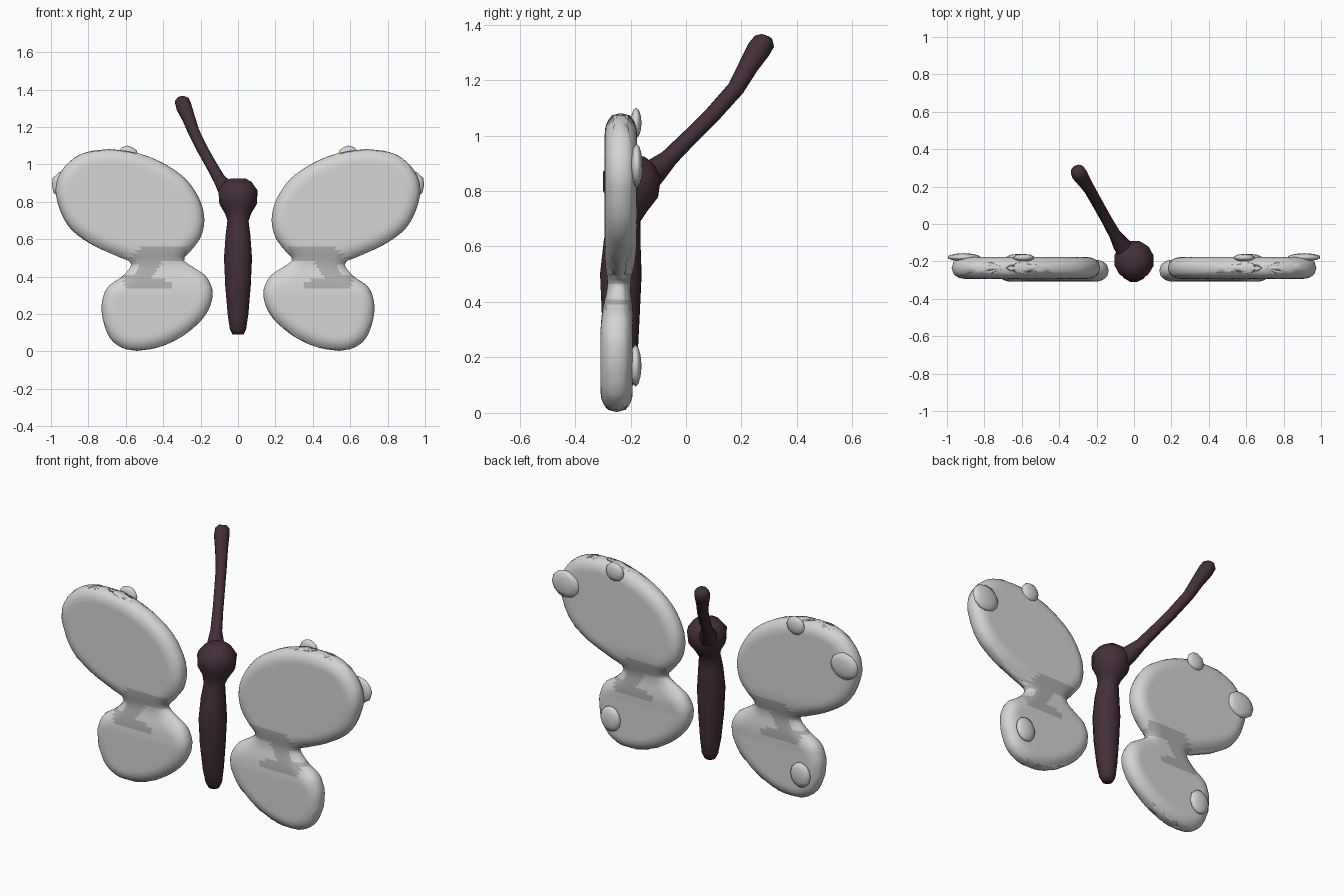
import bpy, bmesh, math
from mathutils import Vector

if "Cube" in bpy.data.objects:
    bpy.data.objects.remove(bpy.data.objects["Cube"])


def material(name, rgb):
    m = bpy.data.materials.new(name)
    m.use_nodes = True
    m.diffuse_color = (*rgb, 1)
    m.node_tree.nodes["Principled BSDF"].inputs["Base Color"].default_value = (*rgb, 1)
    return m


PALE = material("pale_wing_grey", (0.66, 0.66, 0.66))
SHADE = material("wing_overlap_grey", (0.42, 0.42, 0.42))
PLUM = material("dark_plum", (0.058, 0.028, 0.042))


def finish(bm, name, mats, mirror=False):
    bmesh.ops.remove_doubles(bm, verts=bm.verts, dist=0.0005)
    bmesh.ops.recalc_face_normals(bm, faces=bm.faces)
    for f in bm.faces:
        f.smooth = True
    me = bpy.data.meshes.new(name)
    bm.to_mesh(me)
    bm.free()
    for m in mats:
        me.materials.append(m)
    ob = bpy.data.objects.new(name, me)
    bpy.context.collection.objects.link(ob)
    if mirror:
        mod = ob.modifiers.new("other_side", "MIRROR")
        mod.use_mirror_merge = False
    return ob


def tube(name, stations, sides=10):
    """Tapered tube through (centre, radius) stations with closed ends."""
    bm = bmesh.new()
    pts = [Vector(p) for p, r in stations]
    rings = []
    for i, (p, r) in enumerate(stations):
        t = (pts[min(i + 1, len(pts) - 1)] - pts[max(i - 1, 0)]).normalized()
        u = t.cross(Vector((0.3, 1, -0.2))).normalized()
        v = t.cross(u)
        rings.append([bm.verts.new(pts[i] + r * (math.cos(a) * u + math.sin(a) * v))
                      for a in (math.tau * k / sides for k in range(sides))])
    for a, b in zip(rings, rings[1:]):
        for k in range(sides):
            j = (k + 1) % sides
            bm.faces.new((a[k], a[j], b[j], b[k]))
    bm.faces.new(rings[0])
    bm.faces.new(rings[-1])
    return finish(bm, name, [PLUM])


# Body and head: one turned form
tube("body", [((0, y, z), r) for z, y, r in (
    (0.09, -.225, .03), (0.12, -.225, .045), (0.2, -.23, .057), (0.35, -.235, .07),
    (0.5, -.235, .077), (0.62, -.23, .068), (0.7, -.22, .058), (0.74, -.21, .072),
    (0.79, -.2, .103), (0.86, -.195, .108), (0.905, -.19, .075), (0.925, -.19, .04))], 12)

# Single feeler sweeping up and back
tube("feeler", [
    ((-.02, -.17, .82), .06), ((-.065, -.115, .87), .048), ((-.1, -.06, .92), .033),
    ((-.145, .02, 1.0), .03), ((-.19, .1, 1.08), .03), ((-.235, .18, 1.17), .031),
    ((-.265, .225, 1.25), .036), ((-.29, .262, 1.31), .043), ((-.3, .283, 1.34), .04),
    ((-.303, .29, 1.357), .022)])

# Wing outline (x, z), smoothed into a closed curve
OUTLINE = [(.18, .70), (.2, .8), (.26, .9), (.34, .97), (.45, 1.03), (.58, 1.07), (.72, 1.08),
           (.85, 1.05), (.94, .97), (.975, .87), (.95, .75), (.89, .65), (.78, .57), (.65, .51),
           (.57, .47), (.62, .4), (.7, .34), (.73, .23), (.7, .1), (.64, .03), (.54, .003),
           (.4, .03), (.27, .1), (.17, .2), (.135, .31), (.17, .4), (.24, .45), (.29, .49),
           (.25, .54), (.2, .61)]


def smooth_loop(points, steps=8):
    ps = [Vector(p) for p in points]
    out = []
    for i in range(len(ps)):
        a, b, c, d = (ps[(i + k) % len(ps)] for k in (-1, 0, 1, 2))
        for s in range(steps):
            t = s / steps
            out.append(b + 0.5 * t * (c - a + t * (2 * a - 5 * b + 4 * c - d
                                                  + t * (3 * (b - c) + d - a))))
    return out


def span(loop, z):
    xs = []
    for a, b in zip(loop, loop[1:] + loop[:1]):
        if (a.y - z) * (b.y - z) <= 0 and a.y != b.y:
            xs.append(a.x + (b.x - a.x) * (z - a.y) / (b.y - a.y))
    return min(xs), max(xs)


def inside(poly, x, z):
    hit = False
    for (ax, az), (bx, bz) in zip(poly, poly[1:] + poly[:1]):
        if (az > z) != (bz > z) and x < ax + (bx - ax) * (z - az) / (bz - az):
            hit = not hit
    return hit


# Darker band where the upper and lower wing parts meet
PATCH = [(.27, .565), (.52, .56), (.6, .48), (.53, .46), (.55, .41), (.62, .4), (.6, .33),
         (.36, .33), (.34, .37), (.46, .4), (.41, .48), (.28, .49)]


def build_wing(rows=72, cols=44):
    loop = smooth_loop(OUTLINE)
    low, high = min(p.y for p in loop), max(p.y for p in loop)
    bm = bmesh.new()
    sheets = {-1: [], 1: []}
    for i in range(rows + 1):
        f = i / rows
        f = 0.5 * f + 0.25 * (1 - math.cos(math.pi * f))
        z = low + 1e-4 + (high - low - 2e-4) * f
        x0, x1 = span(loop, z)
        mid = -.235 - .015 * max(0, min(1, (.6 - z) / .3))
        thick = .058 - .016 * math.exp(-((z - .46) / .07) ** 2)
        lines = {-1: [], 1: []}
        for j in range(cols + 1):
            g = j / cols
            g = 0.5 * g + 0.25 * (1 - math.cos(math.pi * g))
            x = x0 + (x1 - x0) * g
            d = min((p - Vector((x, z))).length for p in loop)
            if j in (0, cols) or i in (0, rows):
                d = 0
            # Rounded rim, then a nearly flat face
            half = thick * (1 - (1 - min(d / .075, 1)) ** 2.2) ** 0.5
            for s in (-1, 1):
                lines[s].append(bm.verts.new((x, mid + s * half, z)))
        for s in (-1, 1):
            sheets[s].append(lines[s])
    for grid in sheets.values():
        for a, b in zip(grid, grid[1:]):
            for j in range(cols):
                face = bm.faces.new((a[j], a[j + 1], b[j + 1], b[j]))
                c = face.calc_center_median()
                face.material_index = int(inside(PATCH, c.x, c.z))
    return finish(bm, "wings", [PALE, SHADE], mirror=True)


build_wing()

# Flattened bumps on the back of the wings
for name, centre, size in (
        ("tip_bumps", (.91, -.178, .89), (.09, .022, .08)),
        ("upper_edge_bumps", (.59, -.18, 1.045), (.058, .02, .055)),
        ("lower_bumps", (.62, -.182, .17), (.065, .022, .075))):
    bm = bmesh.new()
    bmesh.ops.create_icosphere(bm, subdivisions=2, radius=1)
    for v in bm.verts:
        v.co = Vector(centre) + Vector(a * b for a, b in zip(v.co, size))
    finish(bm, name, [PALE], mirror=True)
